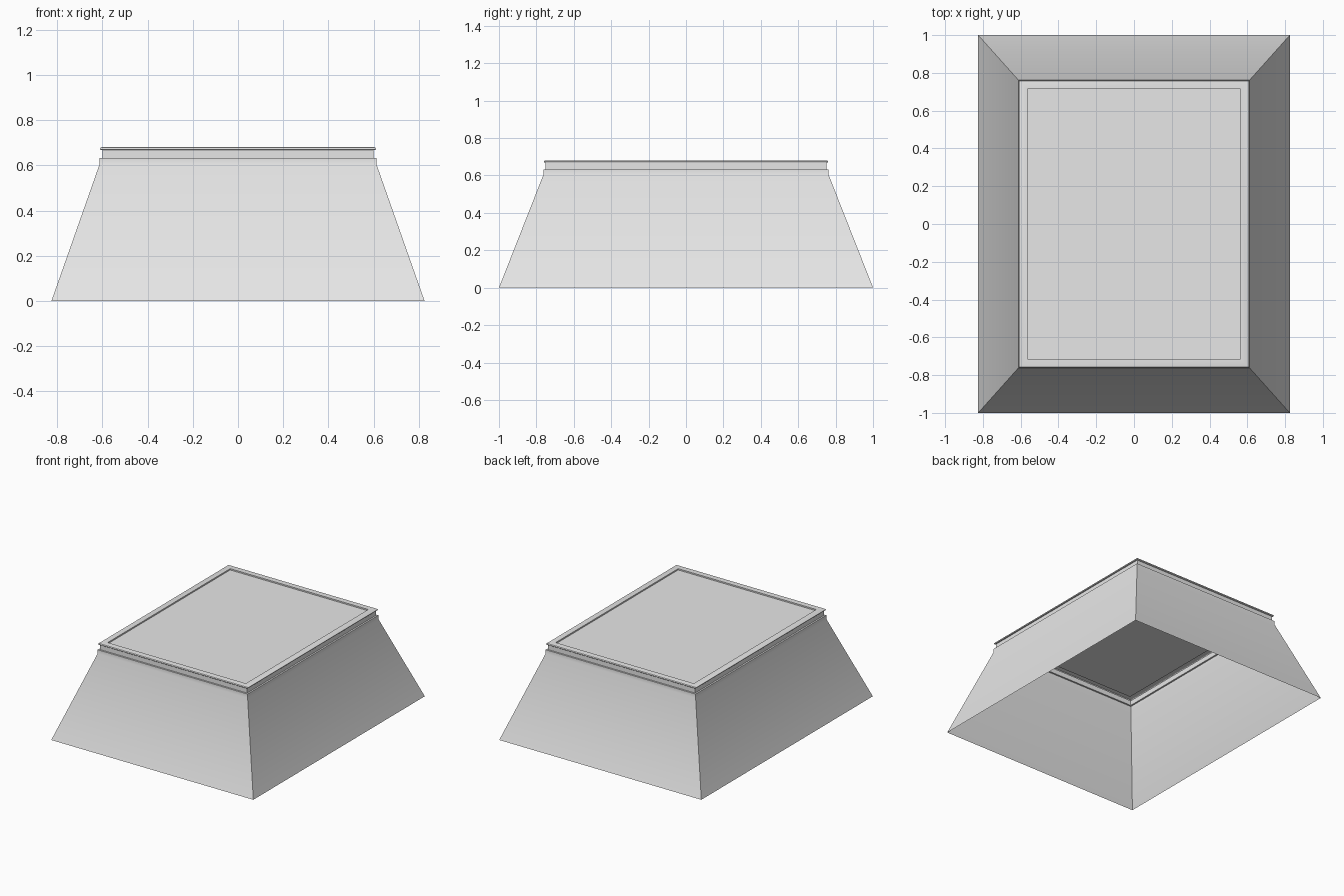
import bpy
import bmesh
import math

cube = bpy.data.objects.get("Cube")
if cube:
    bpy.data.objects.remove(cube, do_unlink=True)

GREY = (0.8, 0.8, 0.8, 1.0)
mat = bpy.data.materials.new("light_grey")
mat.use_nodes = True
mat.diffuse_color = GREY
mat.node_tree.nodes["Principled BSDF"].inputs["Base Color"].default_value = GREY


def loft(name, rings, cap=False):
    """Join rectangular rings (half width, half depth, height) into a shell."""
    bm = bmesh.new()
    loops = []
    for hx, hy, z in rings:
        corners = ((-hx, -hy), (hx, -hy), (hx, hy), (-hx, hy))
        loops.append([bm.verts.new((x, y, z)) for x, y in corners])
    for low, high in zip(loops, loops[1:]):
        for i in range(4):
            j = (i + 1) % 4
            bm.faces.new((low[i], low[j], high[j], high[i]))
    if cap:
        bm.faces.new(loops[-1])
    mesh = bpy.data.meshes.new(name)
    bm.to_mesh(mesh)
    bm.free()
    mesh.materials.append(mat)
    obj = bpy.data.objects.new(name, mesh)
    bpy.context.collection.objects.link(obj)
    bpy.ops.object.select_all(action="DESELECT")
    obj.select_set(True)
    bpy.context.view_layer.objects.active = obj
    bpy.ops.object.shade_smooth_by_angle(angle=math.radians(30))
    return obj


NECK_X, NECK_Y = 0.60, 0.75
STEP = 0.012

# Sloping open-bottomed skirt with a short upright collar
loft("skirt", [
    (0.825, 1.0, 0.0),
    (NECK_X + STEP, NECK_Y + STEP, 0.605),
    (NECK_X + STEP, NECK_Y + STEP, 0.632),
    (NECK_X, NECK_Y, 0.632),
])

# Recessed neck rising to the lid
loft("neck", [(NECK_X, NECK_Y, 0.632), (NECK_X, NECK_Y, 0.668)])

# Lid with a rounded lip and a slightly sunken centre panel
lip = [(NECK_X, NECK_Y, 0.668)]
for step in range(7):
    a = math.radians(-90 + 30 * step)
    out = 0.004 + 0.006 * math.cos(a)
    lip.append((NECK_X + out, NECK_Y + out, 0.674 + 0.006 * math.sin(a)))
lip += [(0.564, 0.714, 0.68), (0.564, 0.714, 0.670)]
loft("lid", lip, cap=True)
